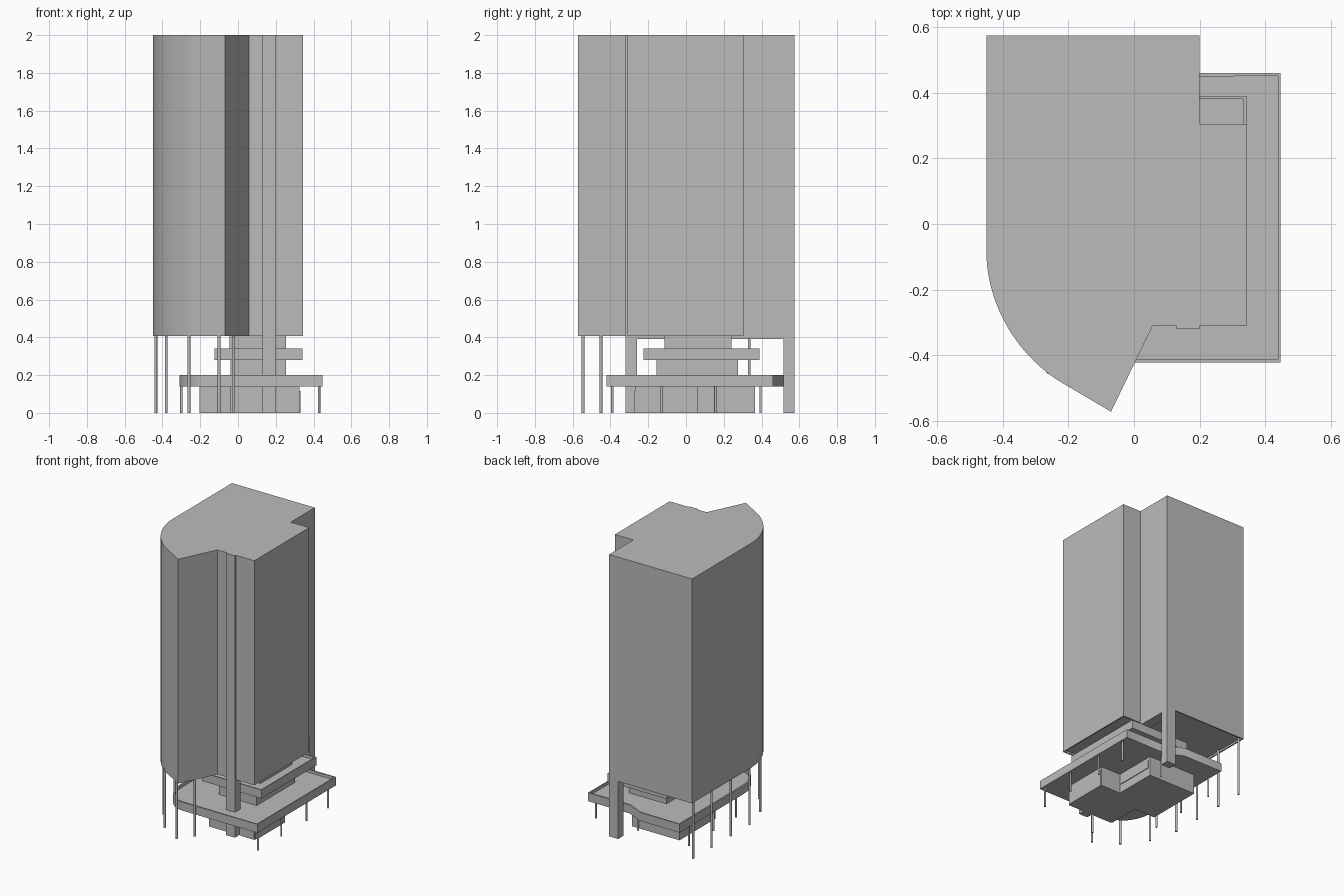
import bpy, bmesh, math
from mathutils import Vector
from mathutils.geometry import interpolate_bezier

cube = bpy.data.objects.get("Cube")
if cube:
    bpy.data.objects.remove(cube, do_unlink=True)

gray = bpy.data.materials.new("concrete_gray")
gray.use_nodes = True
gray.diffuse_color = (0.5, 0.5, 0.5, 1)
gray.node_tree.nodes["Principled BSDF"].inputs["Base Color"].default_value = (0.5, 0.5, 0.5, 1)


def finish(name, bm):
    bmesh.ops.recalc_face_normals(bm, faces=bm.faces)
    mesh = bpy.data.meshes.new(name)
    bm.to_mesh(mesh)
    bm.free()
    mesh.materials.append(gray)
    obj = bpy.data.objects.new(name, mesh)
    bpy.context.collection.objects.link(obj)
    return obj


def prism(name, outline, z0, z1, top_recess=0, bottom_recess=0, rim=0.012):
    """Extruded outline, optionally with a sunken top or underside."""
    bm = bmesh.new()
    base = bm.faces.new([bm.verts.new((x, y, z0)) for x, y in outline])
    out = bmesh.ops.extrude_face_region(bm, geom=[base], use_keep_orig=True)
    verts = [v for v in out["geom"] if isinstance(v, bmesh.types.BMVert)]
    top = next(f for f in out["geom"] if isinstance(f, bmesh.types.BMFace))
    bmesh.ops.translate(bm, verts=verts, vec=(0, 0, z1 - z0))
    bmesh.ops.recalc_face_normals(bm, faces=bm.faces)
    for face, depth in ((top, -top_recess), (base, bottom_recess)):
        if depth:
            # inset leaves a rim, then a vertical step forms the recess
            bmesh.ops.inset_region(bm, faces=[face], thickness=rim)
            step = bmesh.ops.extrude_face_region(bm, geom=[face])
            moved = [v for v in step["geom"] if isinstance(v, bmesh.types.BMVert)]
            bmesh.ops.translate(bm, verts=moved, vec=(0, 0, depth))
            if face.is_valid:
                bmesh.ops.delete(bm, geom=[face], context="FACES_ONLY")
    return finish(name, bm)


def rect(x0, x1, y0, y1):
    return [(x0, y0), (x1, y0), (x1, y1), (x0, y1)]


def box(name, x0, x1, y0, y1, z0, z1, **kw):
    return prism(name, rect(x0, x1, y0, y1), z0, z1, **kw)


def column(name, x, y, height, radius=0.0075):
    bm = bmesh.new()
    bmesh.ops.create_cone(bm, cap_ends=True, segments=12, radius1=radius,
                          radius2=radius, depth=height)
    bmesh.ops.translate(bm, verts=bm.verts, vec=(x, y, height / 2))
    obj = finish(name, bm)
    smooth(obj)


def smooth(obj):
    bpy.ops.object.select_all(action="DESELECT")
    obj.select_set(True)
    bpy.context.view_layer.objects.active = obj
    bpy.ops.object.shade_smooth_by_angle(angle=math.radians(25))


# Tower with one curved corner, a prow and a rear notch
curve = interpolate_bezier(Vector((-0.45, -0.08)), Vector((-0.45, -0.26)),
                           Vector((-0.34, -0.42)), Vector((-0.2, -0.495)), 24)
tower_outline = [(p.x, p.y) for p in curve] + [
    (-0.07, -0.572), (0.057, -0.31), (0.345, -0.31), (0.345, 0.305),
    (0.2, 0.305), (0.2, 0.575), (-0.45, 0.575)]
smooth(prism("tower", tower_outline, 0.408, 2, bottom_recess=0.013))

# Full height pillars and the beam that joins them under the tower
box("front_pillar", 0.13, 0.2, -0.32, -0.26, 0, 2)
box("rear_pillar", 0.13, 0.2, 0.515, 0.575, 0, 0.42)
box("pillar_beam", 0.13, 0.2, -0.26, 0.515, 0.392, 0.422)

# Podium deck with a rounded corner, a skewed rear edge and a low parapet
arc = [(-0.14 - 0.17 * math.cos(a), -0.2 - 0.222 * math.sin(a))
       for a in (math.pi / 2 * i / 12 for i in range(13))]
podium_outline = arc + [(0.447, -0.422), (0.447, 0.46), (0.12, 0.46),
                        (0, 0.515), (-0.31, 0.515)]
smooth(prism("podium_deck", podium_outline, 0.14, 0.2, top_recess=0.02))

# Stacked storeys between podium and tower
box("lower_storey", -0.04, 0.255, -0.155, 0.275, 0.175, 0.285)
box("terrace_ring", -0.125, 0.342, -0.225, 0.39, 0.28, 0.34, top_recess=0.02)
box("upper_storey", -0.045, 0.255, -0.115, 0.24, 0.315, 0.424)

# Ground floor in two overlapping wings
box("front_wing", -0.04, 0.325, -0.27, 0.06, 0, 0.142)
box("rear_wing", -0.205, 0.17, -0.04, 0.365, 0, 0.142)

# Thin glazing plates on the ground floor walls
box("front_left_glazing", 0.215, 0.32, -0.275, -0.27, 0, 0.115)
box("front_right_glazing", -0.035, 0.11, -0.275, -0.27, 0, 0.115)
box("side_glazing", 0.325, 0.33, -0.25, 0.055, 0, 0.115)
box("rear_wing_glazing", 0.17, 0.175, 0.07, 0.35, 0.06, 0.115)

# Tall round columns under the tower edge
tall = [(-0.435, y) for y in (0.54, 0.335, 0.12, -0.09)]
tall += [(-0.38, -0.29), (-0.26, -0.45), (-0.1, -0.545), (-0.025, -0.45)]
for i, (x, y) in enumerate(tall):
    column(f"tower_column_{i + 1}", x, y, 0.422)

# Short round columns under the podium edge
short = [(0.43, y) for y in (-0.39, -0.13, 0.155, 0.395)]
short += [(0.1, 0.395), (-0.3, 0.395), (-0.3, 0.12), (-0.3, -0.13)]
for i, (x, y) in enumerate(short):
    column(f"podium_column_{i + 1}", x, y, 0.145, 0.006)
